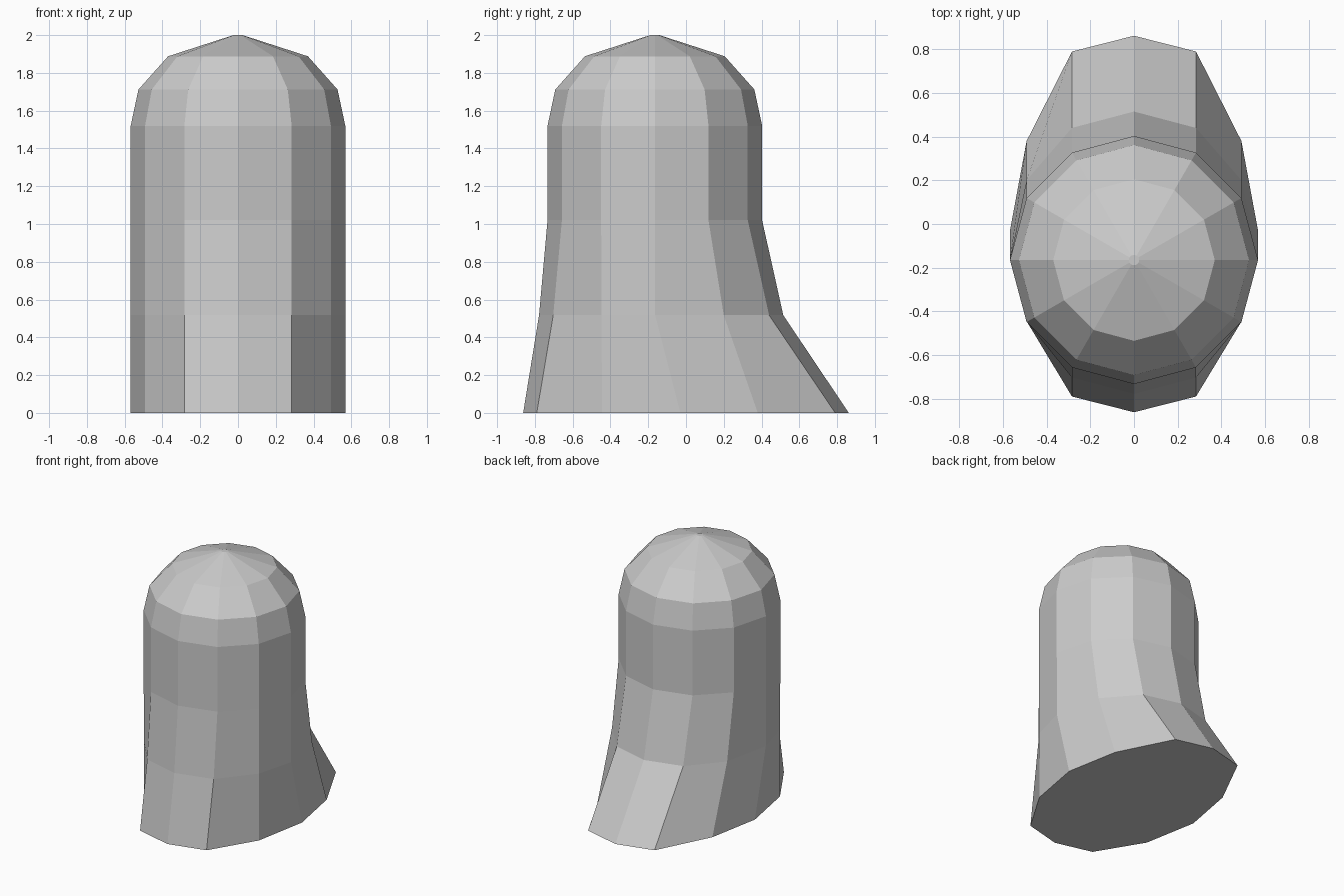
import bpy, bmesh
from math import sin, cos, radians

if "Cube" in bpy.data.objects:
    bpy.data.objects.remove(bpy.data.objects["Cube"])

CY, R = -0.165, 0.568
bm = bmesh.new()

def ring(z, ys, r=R):
    """12-sided ring; ys holds y from front (-90 deg) to back (+90 deg) in 30 deg steps."""
    verts = []
    for i in range(12):
        a = -90 + 30 * i
        k = i if i <= 6 else 12 - i
        verts.append(bm.verts.new((r * cos(radians(a)), ys[k], z)))
    return verts

def round_ring(z, r):
    return ring(z, [CY + r * sin(radians(-90 + 30 * k)) for k in range(7)], r)

# Flared base, straight shaft, then faceted dome
rings = [
    ring(0.0, [-0.862, -0.79, -0.445, -0.03, 0.38, 0.79, 0.862]),
    ring(0.517, [-0.778, -0.703, -0.447, -0.163, 0.20, 0.44, 0.515]),
    round_ring(1.02, R),
    round_ring(1.52, R),
    round_ring(1.712, 0.527),
    round_ring(1.888, 0.37),
    round_ring(2.0, 0.024),
]

# Side faces and end caps
for lo, hi in zip(rings, rings[1:]):
    for i in range(12):
        j = (i + 1) % 12
        bm.faces.new((lo[i], lo[j], hi[j], hi[i]))
bm.faces.new(rings[0][::-1])
bm.faces.new(rings[-1])
bmesh.ops.recalc_face_normals(bm, faces=bm.faces)

mesh = bpy.data.meshes.new("domed_body")
bm.to_mesh(mesh)
bm.free()
bpy.context.collection.objects.link(bpy.data.objects.new("domed_body", mesh))
